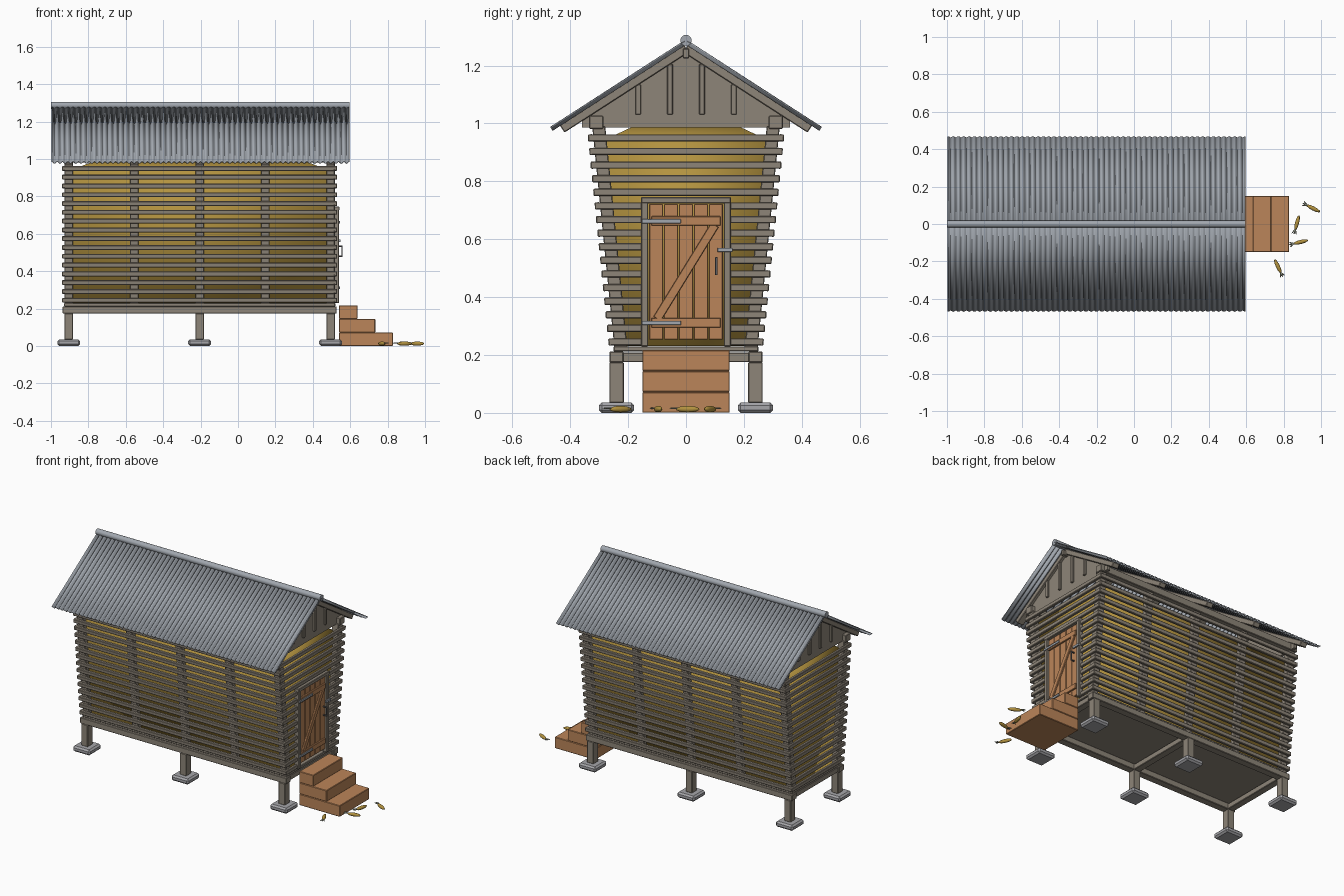
import bpy, bmesh, math
from mathutils import Matrix, Vector

if "Cube" in bpy.data.objects:
    bpy.data.objects.remove(bpy.data.objects["Cube"])

CX = -0.205          # centre of the building along x
SLOPE = 0.645        # roof pitch
PITCH = math.atan(SLOPE)


def material(name, rgb):
    m = bpy.data.materials.new(name)
    m.diffuse_color = (*rgb, 1)
    m.use_nodes = True
    m.node_tree.nodes["Principled BSDF"].inputs["Base Color"].default_value = m.diffuse_color
    return m


WOOD = material("weathered_wood", (0.27, 0.235, 0.19))
PLANK = material("warm_plank", (0.50, 0.235, 0.10))
METAL = material("galvanised_metal", (0.36, 0.39, 0.43))
STONE = material("footing_stone", (0.38, 0.38, 0.40))
CORN = material("corn_gold", (0.45, 0.29, 0.05))
HUSK = material("dry_husk", (0.30, 0.32, 0.25))
IRON = material("dark_iron", (0.11, 0.11, 0.12))


def finish(name, bm, mat, bevel=0.0, smooth=None):
    bmesh.ops.recalc_face_normals(bm, faces=bm.faces[:])
    me = bpy.data.meshes.new(name)
    bm.to_mesh(me)
    bm.free()
    me.materials.append(mat)
    ob = bpy.data.objects.new(name, me)
    bpy.context.collection.objects.link(ob)
    if bevel:
        b = ob.modifiers.new("bevel", 'BEVEL')
        b.width, b.segments = bevel, 1
    if smooth is not None:
        bpy.ops.object.select_all(action='DESELECT')
        ob.select_set(True)
        bpy.context.view_layer.objects.active = ob
        bpy.ops.object.shade_smooth_by_angle(angle=math.radians(smooth))
    return ob


def boxes(name, items, mat, bevel=0.003):
    """items: (centre, size) or (centre, size, tilt about x)"""
    bm = bmesh.new()
    for it in items:
        tilt = it[2] if len(it) > 2 else 0
        m = Matrix.Translation(it[0]) @ Matrix.Rotation(tilt, 4, 'X') @ Matrix.Diagonal((*it[1], 1))
        bmesh.ops.create_cube(bm, size=1, matrix=m)
    return finish(name, bm, mat, bevel)


def wall(z):         # outer half width of the flared walls
    return 0.268 + (z - 0.245) * 0.1


LEAN = math.atan(0.1)
SIDES = (-1, 1)
BAYS = [CX + d for d in (-0.7, -0.35, 0, 0.35, 0.7)]
ENDS = BAYS[::2]

# Foundation: footings, piers, sills, floor
boxes("footings", [((x, s * 0.24, 0.018), (0.122, 0.122, 0.036)) for x in ENDS for s in SIDES], STONE, 0.01)
boxes("piers", [((x, s * 0.24, 0.105), (0.046, 0.05, 0.14)) for x in ENDS for s in SIDES], WOOD)
boxes("sills", [((CX, s * 0.24, 0.193), (1.465, 0.048, 0.038)) for s in SIDES]
      + [((x, 0, 0.192), (0.045, 0.44, 0.034)) for x in ENDS], WOOD)
boxes("floor", [((CX, 0, 0.221), (1.45, 0.5, 0.018))], WOOD)

# Leaning posts and top plates
zm = 0.605
boxes("wall_posts", [((x, s * (wall(zm) - 0.041), zm), (0.045, 0.045, 0.77), -s * LEAN)
                     for x in BAYS for s in SIDES], WOOD)
boxes("top_plates", [((CX, s * 0.31, 1.004), (1.46, 0.05, 0.045)) for s in SIDES], WOOD)

# Horizontal slats on all walls, with the door gap on the right end
levels = [0.245 + i * 0.047 for i in range(16)]
boxes("side_slats", [((CX, s * (wall(z) - 0.009), z), (1.47, 0.018, 0.025), -s * LEAN)
                     for z in levels for s in SIDES], WOOD)
boxes("back_end_slats", [((CX - 0.726, 0, z), (0.018, 2 * wall(z), 0.025)) for z in levels], WOOD)
door_end = []
for z in levels:
    w = wall(z)
    if z > 0.75:
        door_end.append(((CX + 0.726, 0, z), (0.018, 2 * w, 0.025)))
    else:
        door_end += [((CX + 0.726, s * (w + 0.15) / 2, z), (0.018, w - 0.15, 0.025)) for s in SIDES]
boxes("door_end_slats", door_end, WOOD)

# Stored corn heap, soft shaded
bm = bmesh.new()
rings = []
for hx, hy, z in ((0.69, 0.222, 0.231), (0.69, 0.288, 0.94), (0.57, 0.19, 0.986)):
    rings.append([bm.verts.new((CX + a * hx, b * hy, z)) for a, b in ((-1, -1), (1, -1), (1, 1), (-1, 1))])
for lo, hi in zip(rings, rings[1:]):
    for i in range(4):
        j = (i + 1) % 4
        bm.faces.new((lo[i], lo[j], hi[j], hi[i]))
bm.faces.new(rings[0][::-1])
bm.faces.new(rings[-1])
finish("corn_heap", bm, CORN, 0, 180)

# Gables with battens
for s in SIDES:
    bm = bmesh.new()
    prof = [(-0.36, 0.985), (0.36, 0.985), (0.36, 1.02), (0, 1.25), (-0.36, 1.02)]
    f = bm.faces.new([bm.verts.new((CX + s * 0.685, y, z)) for y, z in prof])
    r = bmesh.ops.extrude_face_region(bm, geom=[f])
    bmesh.ops.translate(bm, vec=(s * 0.02, 0, 0), verts=[v for v in r["geom"] if isinstance(v, bmesh.types.BMVert)])
    finish("right_gable" if s > 0 else "left_gable", bm, WOOD)
boxes("gable_battens", [((CX + e * 0.711, s * y, (1.03 + top) / 2), (0.014, 0.02, top - 1.03))
                        for e in SIDES for s in SIDES for y, top in ((0.055, 1.205), (0.165, 1.135))], WOOD)

# Roof frame
run = 0.43 / math.cos(PITCH)
boxes("rafters", [((x, s * 0.213, 1.257 - SLOPE * 0.213), (0.045, run, 0.03), -s * PITCH)
                  for x in BAYS for s in SIDES], WOOD)
boxes("ridge_beam", [((CX, 0, 1.242), (1.48, 0.022, 0.034))], WOOD)

# Corrugated sheets
WAVES, STEP = 56, 8
for s in SIDES:
    bm = bmesh.new()
    prev = None
    for i in range(WAVES * STEP + 1):
        x = -0.995 + 1.59 * i / (WAVES * STEP)
        h = 0.006 * math.cos(2 * math.pi * i / STEP)
        off = Vector((0, s * math.sin(PITCH), math.cos(PITCH))) * h
        pair = [bm.verts.new(Vector((x, s * y, 1.281 - SLOPE * y)) + off) for y in (0.002, 0.465)]
        if prev:
            bm.faces.new((prev[0], prev[1], pair[1], pair[0]))
        prev = pair
    ob = finish("back_roof_sheet" if s > 0 else "front_roof_sheet", bm, METAL, 0, 60)
    m = ob.modifiers.new("thickness", 'SOLIDIFY')
    m.thickness, m.offset = 0.004, 0

# Round ridge cap
bm = bmesh.new()
bmesh.ops.create_cone(bm, cap_ends=True, segments=20, radius1=0.019, radius2=0.019, depth=1.595,
                      matrix=Matrix.Translation((-0.2025, 0, 1.287)) @ Matrix.Rotation(math.pi / 2, 4, 'Y'))
finish("ridge_cap", bm, METAL, 0, 40)

# Door with frame, bracing and hardware
boxes("door_frame", [((0.524, s * 0.143, 0.487), (0.032, 0.025, 0.515)) for s in SIDES]
      + [((0.525, 0, 0.735), (0.034, 0.311, 0.022))], WOOD)
boxes("door_planks", [((0.522, (i - 2) * 0.0515, 0.487), (0.014, 0.048, 0.468)) for i in range(5)], PLANK, 0.002)
ang = math.atan2(0.325, 0.2)
boxes("door_braces", [((0.534, 0, z), (0.012, 0.24, 0.033)) for z in (0.663, 0.311)]
      + [((0.534, 0, 0.487), (0.011, math.hypot(0.2, 0.325), 0.03), ang)], PLANK, 0.002)
boxes("hinge_straps", [((0.543, -0.085, z), (0.006, 0.135, 0.014)) for z in (0.662, 0.311)], METAL, 0.001)
boxes("door_latch", [((0.544, 0.135, 0.563), (0.01, 0.052, 0.014))], METAL, 0.001)
boxes("door_handle", [((0.556, 0.105, 0.507), (0.007, 0.008, 0.062))]
      + [((0.545, 0.105, z), (0.026, 0.008, 0.007)) for z in (0.48, 0.534)], IRON, 0.001)

# Entrance steps
boxes("steps", [((0.54 + d / 2, 0, 0.0365 + i * 0.0725), (d, 0.302, 0.072))
                for i, d in enumerate((0.288, 0.194, 0.1))], PLANK)

# Loose cobs: husk end position and heading
cobs, husks = bmesh.new(), bmesh.new()
for x, y, deg in ((0.862, -0.03, 75), (0.925, 0.10, -27), (0.855, -0.105, 14), (0.785, -0.26, 115)):
    base = Matrix.Translation((x, y, 0.013)) @ Matrix.Rotation(math.radians(deg), 4, 'Z')
    bmesh.ops.create_uvsphere(cobs, u_segments=12, v_segments=8, radius=1,
                              matrix=base @ Matrix.Translation((0.037, 0, 0)) @ Matrix.Diagonal((0.042, 0.011, 0.011, 1)))
    for turn in (-28, 0, 28):
        bmesh.ops.create_uvsphere(husks, u_segments=8, v_segments=6, radius=1,
                                  matrix=base @ Matrix.Rotation(math.radians(turn), 4, 'Z')
                                  @ Matrix.Translation((-0.008, 0, 0.003)) @ Matrix.Diagonal((0.02, 0.004, 0.003, 1)))
finish("loose_cobs", cobs, CORN, 0, 60)
finish("cob_husks", husks, HUSK, 0, 60)
